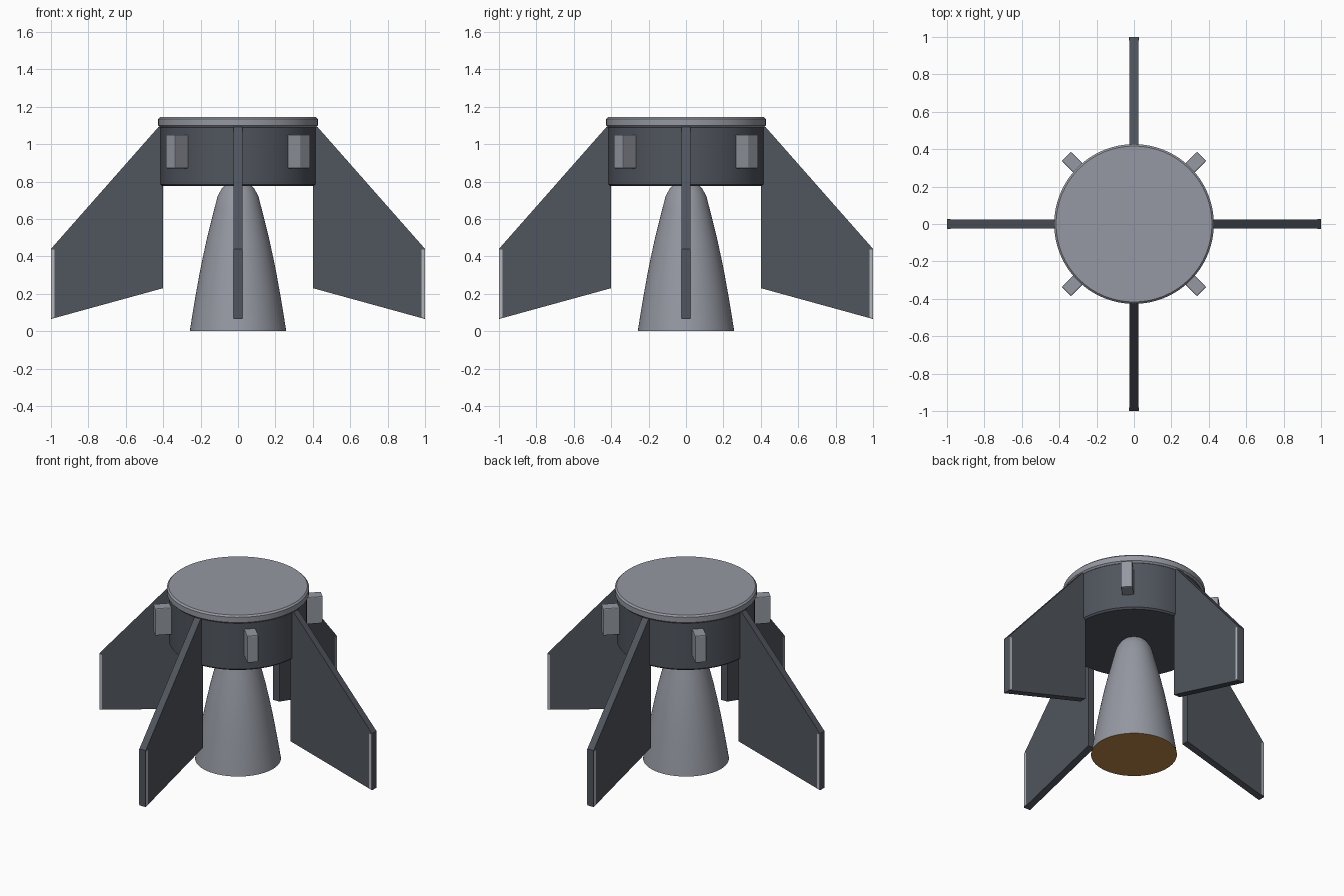
import bpy, bmesh, math
from mathutils import Matrix

cube = bpy.data.objects.get("Cube")
if cube:
    bpy.data.objects.remove(cube, do_unlink=True)


def material(name, rgb):
    m = bpy.data.materials.new(name)
    m.use_nodes = True
    m.diffuse_color = (*rgb, 1)
    m.node_tree.nodes["Principled BSDF"].inputs["Base Color"].default_value = (*rgb, 1)
    return m


light = material("light grey", (0.30, 0.315, 0.36))
dark = material("dark grey", (0.08, 0.09, 0.11))
pale = material("pale grey", (0.45, 0.47, 0.50))
copper = material("copper brown", (0.52, 0.25, 0.07))


def finish(name, bm, mats, smooth=False):
    bmesh.ops.recalc_face_normals(bm, faces=bm.faces)
    mesh = bpy.data.meshes.new(name)
    bm.to_mesh(mesh)
    bm.free()
    for m in mats:
        mesh.materials.append(m)
    ob = bpy.data.objects.new(name, mesh)
    bpy.context.collection.objects.link(ob)
    if smooth:
        bpy.ops.object.select_all(action="DESELECT")
        ob.select_set(True)
        bpy.context.view_layer.objects.active = ob
        bpy.ops.object.shade_smooth_by_angle(angle=math.radians(35))
    return ob


def lathe(name, profile, mats, sides=64):
    """Closed solid of revolution from (radius, height) pairs."""
    bm = bmesh.new()
    rings = []
    for r, z in profile:
        rings.append([bm.verts.new((r * math.cos(a), r * math.sin(a), z))
                      for a in (math.tau * i / sides for i in range(sides))])
    for low, high in zip(rings, rings[1:]):
        for i in range(sides):
            j = (i + 1) % sides
            bm.faces.new((low[i], low[j], high[j], high[i]))
    bottom = bm.faces.new(rings[0][::-1])
    bm.faces.new(rings[-1])
    bottom.material_index = len(mats) - 1
    return finish(name, bm, mats, smooth=True)


def slab(name, outline, y0, y1, mat, angle):
    """Outline in the x-z plane, extruded along y, turned about z."""
    bm = bmesh.new()
    face = bm.faces.new([bm.verts.new((x, y0, z)) for x, z in outline])
    ext = bmesh.ops.extrude_face_region(bm, geom=[face])
    moved = [g for g in ext["geom"] if isinstance(g, bmesh.types.BMVert)]
    bmesh.ops.translate(bm, vec=(0, y1 - y0, 0), verts=moved)
    bm.transform(Matrix.Rotation(angle, 4, "Z"))
    return finish(name, bm, [mat])


# Hull drum, top plate and bell nozzle with copper mouth
lathe("hull_drum", [(0.405, 0.775), (0.415, 0.785), (0.415, 1.10)], [dark])
lathe("top_plate", [(0.417, 1.09), (0.427, 1.10), (0.427, 1.135), (0.417, 1.145)], [light])
lathe("engine_nozzle", [(0.258, 0), (0.242, 0.1), (0.225, 0.2), (0.207, 0.3), (0.187, 0.4),
                        (0.165, 0.5), (0.140, 0.6), (0.125, 0.66), (0.108, 0.725),
                        (0.085, 0.765), (0.065, 0.785)], [light, copper])

# Four fins with pale strips along both sides of the tip
fin = [(0.40, 0.23), (1.0, 0.065), (1.0, 0.44), (0.425, 1.092), (0.40, 1.092)]
strip = [(0.98, 0.075), (0.999, 0.07), (0.999, 0.437), (0.98, 0.437)]
half = 0.023
for i, side in enumerate(("left", "back", "right", "front")):
    turn = i * math.pi / 2
    slab(side + "_fin", fin, -half, half, dark, turn)
    for s, tag in ((1, "a"), (-1, "b")):
        slab(f"{side}_fin_tip_strip_{tag}", strip, s * half, s * (half + 0.003), pale, turn)

# Four thruster pods on the diagonals
pod = [(0.39, 0.87), (0.512, 0.87), (0.512, 1.05), (0.39, 1.05)]
for i, corner in enumerate(("back_left", "back_right", "front_right", "front_left")):
    ob = slab(corner + "_thruster_pod", pod, -0.035, 0.035, light, math.pi / 4 + i * math.pi / 2)
    bevel = ob.modifiers.new("soft_edges", "BEVEL")
    bevel.width = 0.006
    bevel.segments = 2
